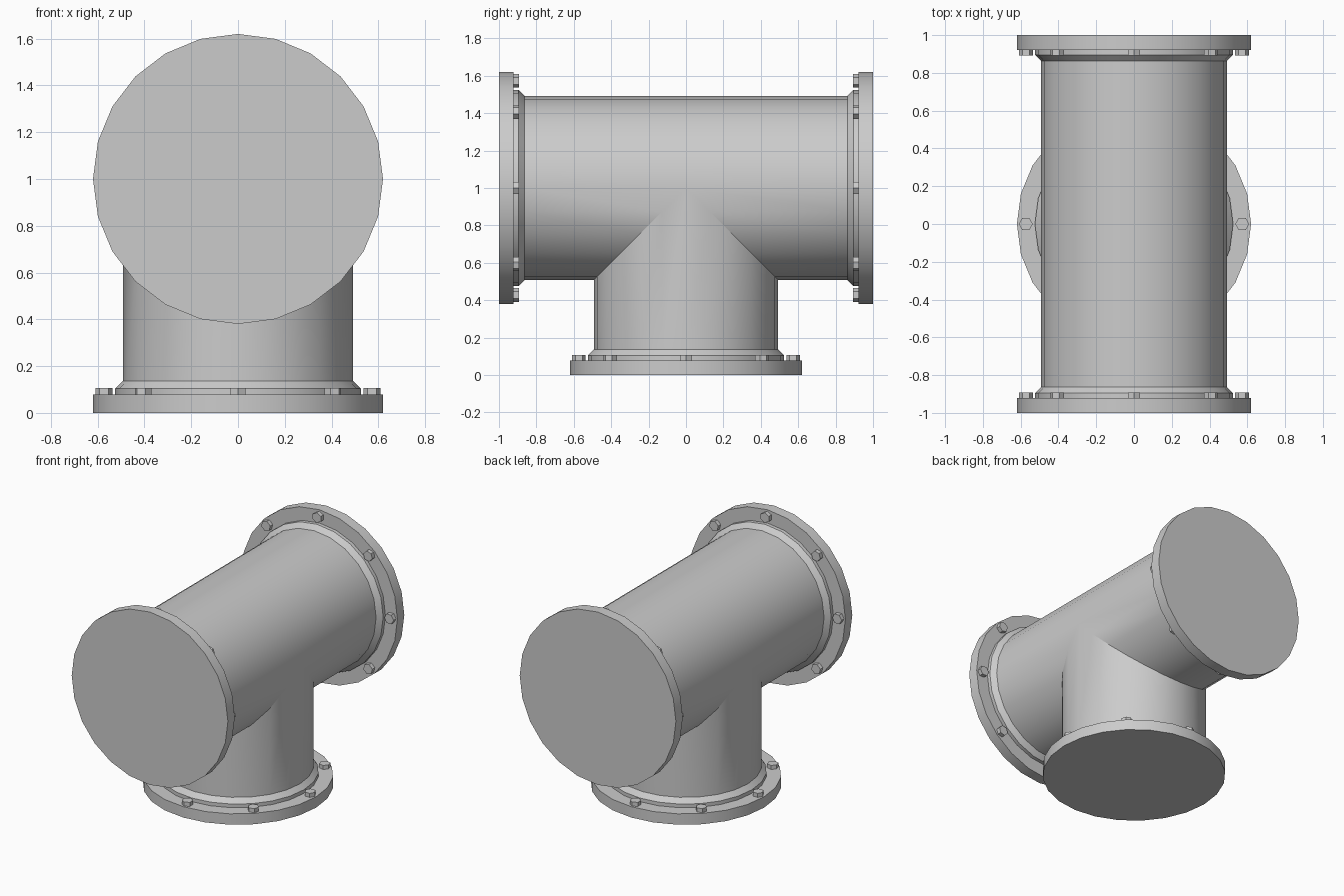
import bpy, bmesh
from math import sin, cos, pi, radians
from mathutils import Matrix, Vector

if "Cube" in bpy.data.objects:
    bpy.data.objects.remove(bpy.data.objects["Cube"])

SIDES = 24
PIPE_R = 0.492
# (radius, distance from the flange face): flange, collar, chamfer to pipe
PROFILE = [(0.62, 0.0), (0.62, 0.078), (0.525, 0.078), (0.525, 0.104), (PIPE_R, 0.137)]


def add_object(name, bm, smooth):
    bmesh.ops.remove_doubles(bm, verts=bm.verts[:], dist=0.0005)
    bmesh.ops.recalc_face_normals(bm, faces=bm.faces[:])
    mesh = bpy.data.meshes.new(name)
    bm.to_mesh(mesh)
    bm.free()
    ob = bpy.data.objects.new(name, mesh)
    bpy.context.collection.objects.link(ob)
    if smooth:
        bpy.ops.object.select_all(action='DESELECT')
        ob.select_set(True)
        bpy.context.view_layer.objects.active = ob
        bpy.ops.object.shade_smooth_by_angle(angle=radians(30))
    return ob


def add_arm(bm, matrix, mitre):
    """One flanged arm, from its closed end to the mitred joint."""
    dirs = [(cos(2 * pi * i / SIDES), sin(2 * pi * i / SIDES)) for i in range(SIDES)]
    rings = [[bm.verts.new(matrix @ Vector((r * c, r * s, z))) for c, s in dirs]
             for r, z in PROFILE]
    rings.append([bm.verts.new(matrix @ Vector((PIPE_R * c, PIPE_R * s, 1 - mitre(PIPE_R * s))))
                  for c, s in dirs])
    bm.faces.new(rings[0])
    for a, b in zip(rings, rings[1:]):
        for i in range(SIDES):
            j = (i + 1) % SIDES
            bm.faces.new((a[i], a[j], b[j], b[i]))


def add_bolts(name, matrix):
    """Ring of eight hexagonal bolt heads on a flange."""
    bm = bmesh.new()
    for k in range(8):
        a = k * pi / 4
        place = matrix @ Matrix.Rotation(a, 4, 'Z') @ Matrix.Translation((0.573, 0, 0.09))
        # start the hexagon with a corner pointing outwards
        hexa = [(0.037 * cos(i * pi / 3), 0.037 * sin(i * pi / 3)) for i in range(6)]
        low, high = [[bm.verts.new(place @ Vector((x, y, z))) for x, y in hexa]
                     for z in (-0.014, 0.017)]
        bm.faces.new(low)
        bm.faces.new(high)
        for i in range(6):
            j = (i + 1) % 6
            bm.faces.new((low[i], low[j], high[j], high[i]))
    add_object(name, bm, False)


# Placement of each arm (local z points inwards) and its mitre at the joint
ARMS = {
    "bottom": (Matrix.Identity(4), abs),
    "front": (Matrix.Translation((0, -1, 1)) @ Matrix.Rotation(-pi / 2, 4, 'X'),
              lambda y: max(0, y)),
    "back": (Matrix.Translation((0, 1, 1)) @ Matrix.Rotation(pi / 2, 4, 'X'),
             lambda y: max(0, -y)),
}

# Tee pipe body with its three flanges
body = bmesh.new()
for matrix, mitre in ARMS.values():
    add_arm(body, matrix, mitre)
# drop zero-length slivers where the arms meet
bmesh.ops.dissolve_degenerate(body, dist=0.0001, edges=body.edges[:])
add_object("tee_pipe", body, True)

# Bolts on every flange
for side, (matrix, _) in ARMS.items():
    add_bolts(side + "_flange_bolts", matrix)
